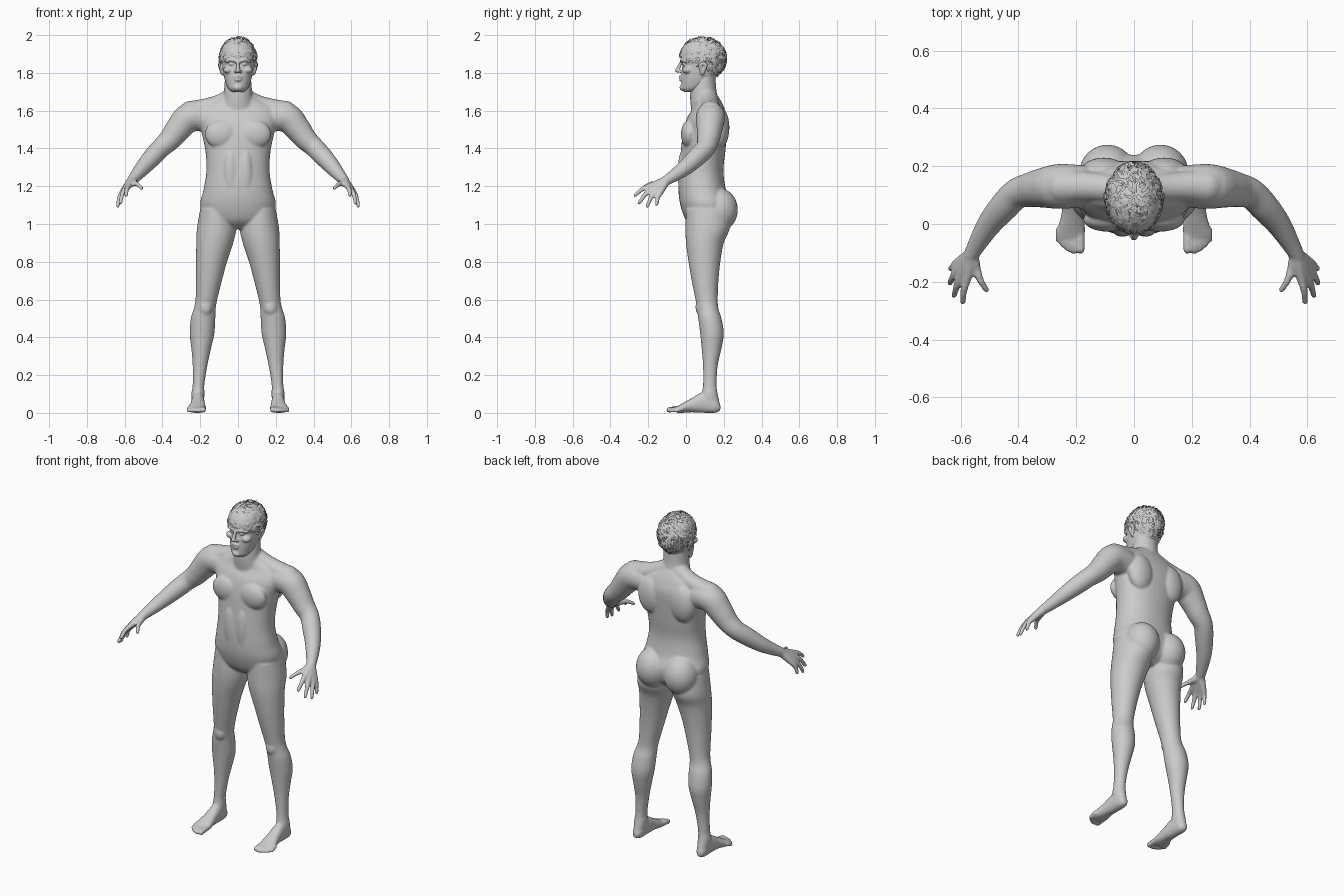
import bpy, bmesh, random
from math import sin, cos, pi, tau, asin
from mathutils import Vector, Matrix

random.seed(4)


def spline(keys, n=5):
    """Catmull-Rom subdivision of a list of equal-length tuples."""
    k = [Vector(p) for p in keys]
    k = [k[0]] + k + [k[-1]]
    out = []
    for a, b, c, d in zip(k, k[1:], k[2:], k[3:]):
        for i in range(n):
            t = i / n
            out.append(0.5 * (2 * b + (c - a) * t + (2 * a - 5 * b + 4 * c - d) * t**2
                              + (3 * b - a - 3 * c + d) * t**3))
    return out + [k[-1]]


def loft(bm, rings):
    rows = [[bm.verts.new(p) for p in r] for r in rings]
    n = len(rows[0])
    for a, b in zip(rows, rows[1:]):
        for i in range(n):
            bm.faces.new((a[i], a[(i + 1) % n], b[(i + 1) % n], b[i]))
    bm.faces.new(rows[0])
    bm.faces.new(rows[-1])


def sections(bm, keys, axis='z', s=1, power=0.92, n=36):
    """Loft of rounded sections: (position, x0, x1, low, high) along z or y."""
    rings = []
    for t, x0, x1, l, h in [tuple(v) for v in spline(keys)]:
        ring = []
        for i in range(n):
            c, d = cos(tau * i / n), sin(tau * i / n)
            c, d = [abs(v)**power * (1 if v > 0 else -1) for v in (c, d)]
            x = s * ((x0 + x1) / 2 + (x1 - x0) / 2 * c)
            w = (l + h) / 2 + (h - l) / 2 * d
            ring.append((x, w, t) if axis == 'z' else (x, t, w))
        rings.append(ring)
    loft(bm, rings)


def ball(bm, c, r, s=1):
    r = r if isinstance(r, tuple) else (r, r, r)
    m = Matrix.Translation((c[0] * s, c[1], c[2])) @ Matrix.Diagonal((*r, 1))
    bmesh.ops.create_uvsphere(bm, u_segments=24, v_segments=14, radius=1, matrix=m)


def tube(bm, keys, s=1, n=20):
    """Round tube through (x, y, z, radius) with ball ends."""
    pts = spline(keys)
    rings = []
    for i, p in enumerate(pts):
        t = (pts[min(i + 1, len(pts) - 1)] - pts[max(i - 1, 0)]).xyz.normalized()
        u = t.cross(Vector((0.3, 1, 0.2))).normalized()
        v = t.cross(u)
        rings.append([((q := p.xyz + p.w * (u * cos(tau * j / n) + v * sin(tau * j / n))).x * s, q.y, q.z)
                      for j in range(n)])
    loft(bm, rings)
    for p in (pts[0], pts[-1]):
        ball(bm, p.xyz, p.w, s)


def sym(keys):
    return [(z, -w, w, a, b) for z, w, a, b in keys]


def skin(bm, name, voxel, smooth):
    """Fuse overlapping volumes into one smooth surface."""
    bmesh.ops.recalc_face_normals(bm, faces=bm.faces)
    me = bpy.data.meshes.new(name)
    bm.to_mesh(me)
    bm.free()
    ob = bpy.data.objects.new(name, me)
    bpy.context.collection.objects.link(ob)
    r = ob.modifiers.new("fuse", 'REMESH')
    r.mode, r.voxel_size, r.use_smooth_shade = 'VOXEL', voxel, True
    m = ob.modifiers.new("soften", 'SMOOTH')
    m.factor, m.iterations = 0.5, smooth
    bpy.context.view_layer.objects.active = ob
    for mod in ("fuse", "soften"):
        bpy.ops.object.modifier_apply(modifier=mod)
    return ob


# Torso and neck
bm = bmesh.new()
sections(bm, sym([(.975, .06, .05, .16), (1.02, .165, .0, .22), (1.10, .20, -.03, .24),
                  (1.18, .183, -.04, .212), (1.28, .167, -.037, .198), (1.38, .172, -.028, .208),
                  (1.48, .192, -.016, .216), (1.56, .215, .005, .218), (1.62, .19, .04, .2),
                  (1.66, .11, .045, .18), (1.69, .07, .04, .16)]))
sections(bm, sym([(1.58, .10, .03, .19), (1.66, .08, .022, .17), (1.72, .073, .025, .16),
                  (1.80, .068, .045, .155)]), power=1)

for s in (1, -1):
    # Chest, shoulder blade, buttock and trapezius masses
    ball(bm, (.088, .015, 1.475), (.088, .042, .075), s)
    ball(bm, (.105, .18, 1.51), (.08, .05, .11), s)
    ball(bm, (.04, -.02, 1.27), (.036, .024, .12), s)
    ball(bm, (.092, .175, 1.075), (.098, .1, .115), s)
    tube(bm, [(.03, .115, 1.67, .05), (.10, .125, 1.635, .05), (.17, .13, 1.612, .053),
              (.25, .13, 1.59, .062)], s)
    # Leg
    sections(bm, [(1.08, .03, .20, .0, .22), (.98, .01, .217, -.003, .232), (.90, .025, .221, .0, .2),
                  (.80, .058, .222, .013, .182), (.70, .085, .223, .03, .172), (.60, .11, .225, .05, .168),
                  (.55, .118, .235, .06, .172), (.50, .12, .25, .065, .188), (.42, .125, .256, .075, .2),
                  (.34, .143, .247, .083, .188), (.25, .162, .24, .09, .168), (.15, .178, .24, .09, .162),
                  (.10, .177, .247, .083, .168), (.05, .182, .243, .08, .178), (.01, .188, .238, .09, .17)],
             s=s, power=1)
    ball(bm, (.172, .075, .56), (.035, .025, .045), s)
    # Foot and toes
    sections(bm, [(.182, .198, .228, .012, .045), (.155, .183, .242, 0, .08), (.09, .178, .246, 0, .108),
                  (.03, .174, .252, .003, .078), (-.02, .168, .266, 0, .05), (-.05, .172, .268, 0, .034)],
             'y', s)
    for x, tip, r in ((.185, -.088, .016), (.209, -.093, .012), (.229, -.085, .0115),
                      (.247, -.071, .011), (.262, -.054, .0105)):
        tube(bm, [(x, -.02, .022, r), (x, tip + .025, .02, r), (x, tip, r, r)], s, 14)
    # Arm
    tube(bm, [(.19, .13, 1.565, .075), (.26, .13, 1.563, .078), (.315, .125, 1.505, .069),
              (.36, .118, 1.448, .06), (.405, .105, 1.405, .053), (.45, .06, 1.358, .051),
              (.50, .0, 1.302, .043), (.54, -.065, 1.255, .033), (.562, -.105, 1.23, .027)], s)
    # Hand: thumb, index, middle, ring, little finger
    wrist = (.562, -.105, 1.23, .025)
    for knuckle, tip in (((.545, -.155, 1.215), (.51, -.228, 1.19)),
                         ((.577, -.185, 1.203), (.592, -.27, 1.152)),
                         ((.596, -.175, 1.188), (.622, -.248, 1.112)),
                         ((.608, -.157, 1.174), (.637, -.205, 1.095)),
                         ((.611, -.135, 1.168), (.634, -.155, 1.105))):
        k, t = Vector(knuckle), Vector(tip)
        mid = k.lerp(t, .5) + Vector((.004, -.003, .007))
        tube(bm, [wrist, (*k, .0165), (*mid, .0128), (*t, .0105)], s, 14)
skin(bm, "body", .006, 9)

# Head
bm = bmesh.new()
sections(bm, sym([(1.698, .03, -.008, .05), (1.715, .05, -.023, .09), (1.74, .063, -.025, .13),
                  (1.78, .074, -.025, .16), (1.82, .081, -.021, .18), (1.845, .084, -.017, .19),
                  (1.87, .087, -.027, .197), (1.91, .089, -.028, .197), (1.945, .078, -.01, .178),
                  (1.97, .05, .03, .135), (1.98, .02, .06, .1)]))
tube(bm, [(0, -.022, 1.862, .009), (0, -.034, 1.84, .009), (0, -.045, 1.813, .0125)])
tube(bm, [(-.022, -.02, 1.777, .005), (0, -.031, 1.78, .007), (.022, -.02, 1.777, .005)])
tube(bm, [(-.02, -.02, 1.766, .005), (0, -.029, 1.763, .008), (.02, -.02, 1.766, .005)])
ball(bm, (0, -.016, 1.722), (.025, .018, .018))
for s in (1, -1):
    ball(bm, (.012, -.032, 1.808), (.009, .012, .008), s)
    ball(bm, (.052, .008, 1.815), (.026, .028, .02), s)
    tube(bm, [(.014, -.024, 1.863, .008), (.036, -.02, 1.869, .009), (.06, -.002, 1.862, .009)], s)
    ball(bm, (.033, -.008, 1.846), (.015, .013, .008), s)
    # Ear
    tube(bm, [(.083, .085, 1.795, .008), (.09, .078, 1.815, .008), (.094, .075, 1.838, .009),
              (.097, .09, 1.85, .009), (.097, .105, 1.84, .009), (.091, .098, 1.815, .008),
              (.084, .087, 1.795, .008)], s, 12)
    ball(bm, (.086, .09, 1.83), (.008, .016, .024), s)
skin(bm, "head", .0042, 4)

# Hair: short wavy strips crossing over the scalp
centre, size = Vector((0, .09, 1.875)), Vector((.101, .126, .12))


def hairline(a):
    return .2 - 1.05 * (1 - cos(a)) / 2


def hair_strip(bm, a, e, heading, length, width, lift):
    p = Vector((sin(a) * cos(e), -cos(a) * cos(e), sin(e)))
    prev, steps = None, 8
    for i in range(steps + 1):
        f = i / steps
        side = Vector((cos(a), sin(a), 0))
        down = side.cross(p).normalized()
        if down.z > 0:
            down = -down
        h = heading + .5 * sin(f * tau + lift * 90)
        t = (down * cos(h) + side * sin(h)).normalized()
        w = p.cross(t) * width * (1 - .5 * f)
        r = lift + .06 * sin(pi * f)
        pair = [bm.verts.new(centre + Vector(u * v for u, v in zip((p + d) * r, size))) for d in (w, -w)]
        if prev:
            bm.faces.new((prev[0], prev[1], pair[1], pair[0]))
        prev = pair
        p = (p + t * length / steps).normalized()
        if asin(p.z) < hairline(a) - .12:
            break


bm = bmesh.new()
for i in range(620):
    a = random.uniform(-pi, pi)
    lo = sin(hairline(a))
    e = asin(random.uniform(lo, 1))
    hair_strip(bm, a, e, random.gauss(0, .55) + (pi / 2 if i % 3 == 0 else 0),
               random.uniform(.3, .6), random.uniform(.035, .07), random.uniform(.90, .97))
me = bpy.data.meshes.new("hair")
bm.to_mesh(me)
bm.free()
me.shade_smooth()
bpy.context.collection.objects.link(bpy.data.objects.new("hair", me))
